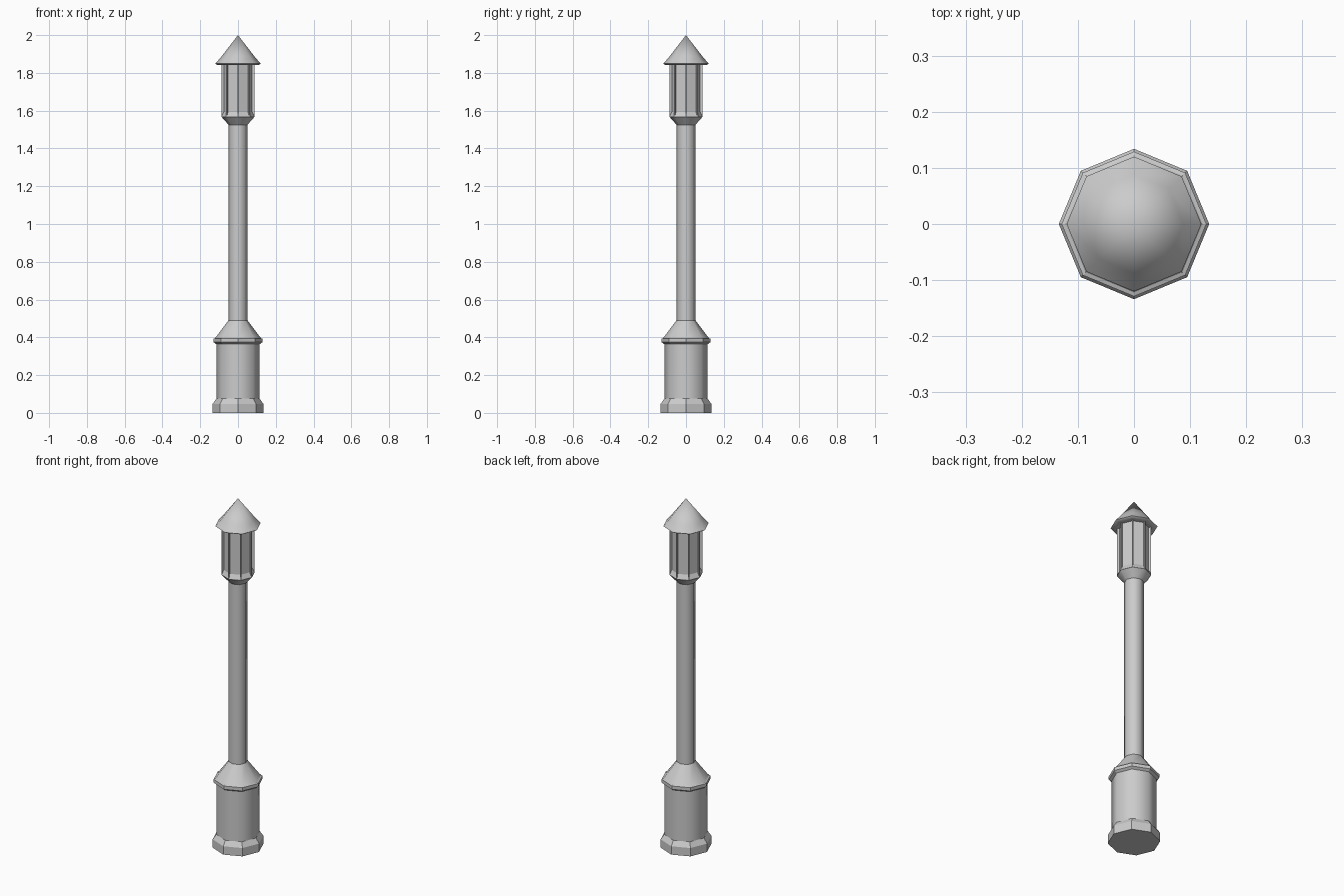
import bpy, bmesh, math

if "Cube" in bpy.data.objects:
    bpy.data.objects.remove(bpy.data.objects["Cube"])

SIDES = 8  # octagonal, corners on the axes


def lathe(name, profile, smooth=50):
    """Revolve (radius, z) points into an octagonal closed solid."""
    bm = bmesh.new()
    rings = []
    for r, z in profile:
        if r == 0:
            rings.append([bm.verts.new((0, 0, z))] * SIDES)
        else:
            rings.append([bm.verts.new((r * math.cos(i * math.tau / SIDES),
                                        r * math.sin(i * math.tau / SIDES), z))
                          for i in range(SIDES)])
    for low, high in zip(rings, rings[1:]):
        for i in range(SIDES):
            j = (i + 1) % SIDES
            bm.faces.new(list(dict.fromkeys((low[i], low[j], high[j], high[i]))))
    if profile[0][0] > 0:
        bm.faces.new(rings[0][::-1])
    if profile[-1][0] > 0:
        bm.faces.new(rings[-1])
    bmesh.ops.recalc_face_normals(bm, faces=bm.faces)
    mesh = bpy.data.meshes.new(name)
    bm.to_mesh(mesh)
    bm.free()
    obj = bpy.data.objects.new(name, mesh)
    bpy.context.collection.objects.link(obj)
    if smooth:
        bpy.ops.object.select_all(action='DESELECT')
        obj.select_set(True)
        bpy.context.view_layer.objects.active = obj
        bpy.ops.object.shade_smooth_by_angle(angle=math.radians(smooth))
    return obj


# Foot, pedestal and collar
lathe("foot", [(0.134, 0), (0.134, 0.048), (0.115, 0.075)], 0)
lathe("pedestal", [(0.115, 0.07), (0.115, 0.37)])
lathe("collar", [(0.115, 0.364), (0.129, 0.374), (0.129, 0.393), (0.12, 0.396)], 0)
lathe("shoulder", [(0.122, 0.395), (0.05, 0.49)])

# Pole
lathe("pole", [(0.05, 0.488), (0.05, 1.53)])

# Lantern: flared cup, then a frame with recessed panes
lathe("lantern_cup", [(0.05, 1.525), (0.088, 1.568)])
lantern = lathe("lantern_frame", [(0.088, 1.567), (0.088, 1.85)], 0)
bm = bmesh.new()
bm.from_mesh(lantern.data)
panes = [f for f in bm.faces if abs(f.normal.z) < 0.1]
bmesh.ops.inset_individual(bm, faces=panes, thickness=0.006)
bmesh.ops.inset_individual(bm, faces=panes, thickness=0.001, depth=-0.012)
for pane in panes:  # sloping sills
    for v in pane.verts:
        if v.co.z < 1.7:
            v.co.z += 0.022
bm.to_mesh(lantern.data)
bm.free()

# Roof with a thin eave
lathe("roof", [(0.088, 1.845), (0.112, 1.843), (0.12, 1.849),
               (0.088, 1.886), (0, 2.0)])
